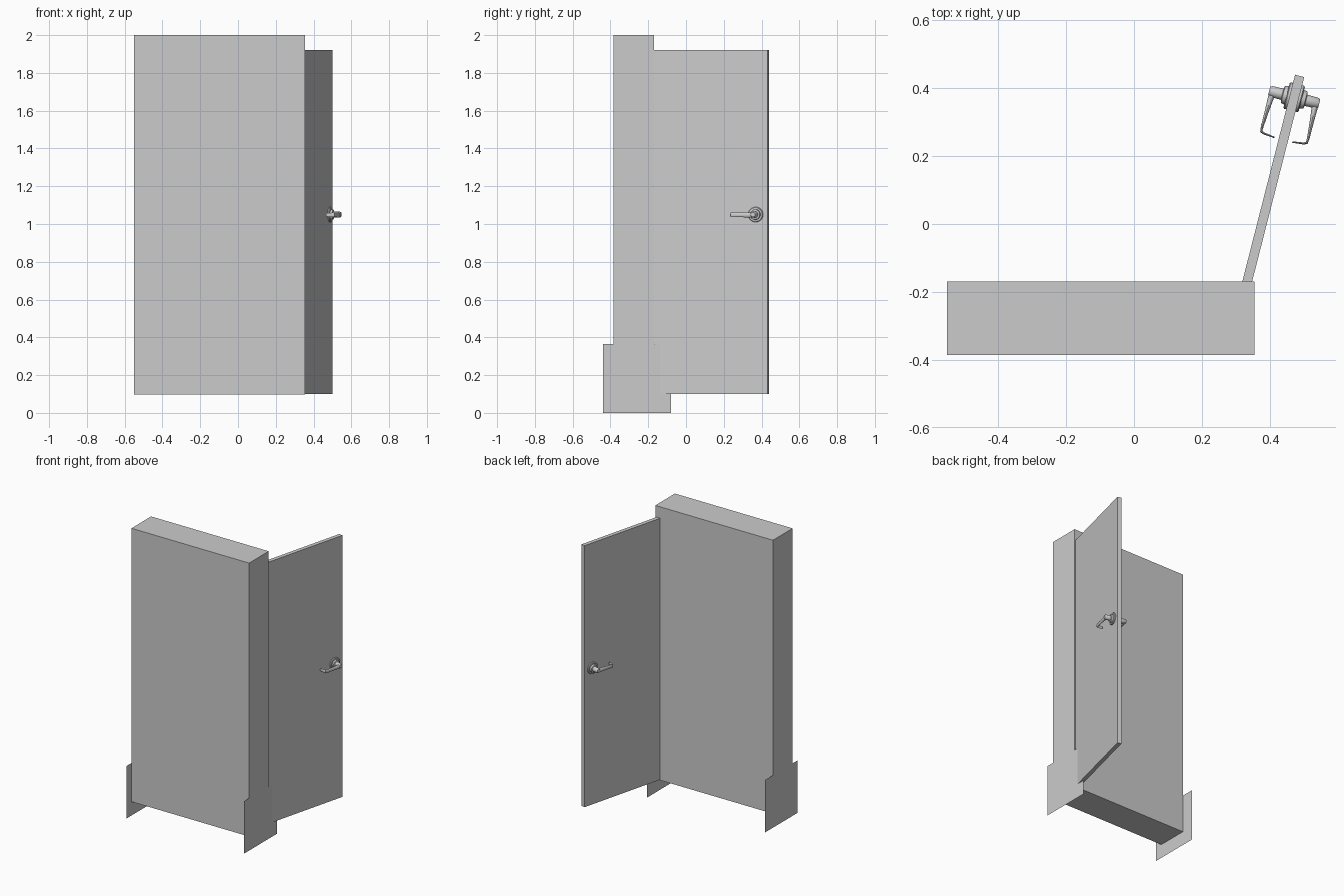
import bpy, bmesh, math
from mathutils import Matrix, Vector

if "Cube" in bpy.data.objects:
    bpy.data.objects.remove(bpy.data.objects["Cube"])

# Door frame: s runs from the handle toward the hinge, t runs out of the door face
ANG = math.radians(14.3)
D = Vector((math.sin(ANG), math.cos(ANG), 0))
N = Vector((math.cos(ANG), -math.sin(ANG), 0))
C = Vector((0.4715, 0.373, 1.05))


def local(s, t, z):
    return C - D * s + N * t + Vector((0, 0, z))


def finish(name, bm, smooth=False):
    bmesh.ops.recalc_face_normals(bm, faces=bm.faces)
    me = bpy.data.meshes.new(name)
    bm.to_mesh(me)
    bm.free()
    ob = bpy.data.objects.new(name, me)
    bpy.context.collection.objects.link(ob)
    if smooth:
        bpy.ops.object.select_all(action='DESELECT')
        ob.select_set(True)
        bpy.context.view_layer.objects.active = ob
        bpy.ops.object.shade_smooth_by_angle(angle=math.radians(35))
    return ob


def box(name, lo, hi, place=lambda x, y, z: Vector((x, y, z))):
    bm = bmesh.new()
    bmesh.ops.create_cube(bm, size=1)
    for v in bm.verts:
        v.co = place(*[a + (b - a) * (c + 0.5) for a, b, c in zip(lo, hi, v.co)])
    return finish(name, bm)


def loft(name, rings):
    bm = bmesh.new()
    loops = [[bm.verts.new(p) for p in ring] for ring in rings]
    n = len(loops[0])
    for a, b in zip(loops, loops[1:]):
        for i in range(n):
            j = (i + 1) % n
            bm.faces.new((a[i], a[j], b[j], b[i]))
    bm.faces.new(loops[0])
    bm.faces.new(loops[-1])
    return finish(name, bm, True)


# Wall block
box("body", (-0.551, -0.385, 0.097), (0.355, -0.169, 2.0))

# Thin end sheets at the foot of the block
for side, x in (("left", -0.552), ("right", 0.356)):
    bm = bmesh.new()
    bm.faces.new([bm.verts.new((x, y, z)) for y, z in
                  ((-0.44, 0), (-0.08, 0), (-0.08, 0.365), (-0.44, 0.365))])
    finish(side + "_foot_sheet", bm)

# Open door leaf
box("door", (-0.065, -0.014, -0.95), (0.565, 0.014, 0.87), local)

# Handle set on both faces of the door
ROSE = [(0.010, 0.040), (0.020, 0.040), (0.023, 0.037), (0.023, 0.028),
        (0.034, 0.026), (0.036, 0.017), (0.070, 0.016), (0.076, 0.012)]
# Lever path: s, t, half thickness, half height, turn of the section
LEVER = [(-0.008, 0.064, 0.010, 0.013, 0), (0.015, 0.066, 0.009, 0.014, 0),
         (0.060, 0.068, 0.006, 0.012, 0), (0.105, 0.070, 0.004, 0.012, 0),
         (0.121, 0.069, 0.004, 0.012, 45), (0.125, 0.060, 0.003, 0.012, 85),
         (0.129, 0.027, 0.002, 0.009, 85)]
for side, sg in (("outer", 1), ("inner", -1)):
    circ = [2 * math.pi * i / 32 for i in range(32)]
    loft(side + "_rose", [[local(r * math.cos(a), sg * t, r * math.sin(a)) for a in circ]
                          for t, r in ROSE])
    rings = []
    for s, t, ht, hh, turn in LEVER:
        k = math.radians(turn)
        ring = []
        for i in range(16):
            a = 2 * math.pi * i / 16
            w, h = ht * math.cos(a), hh * math.sin(a)
            ring.append(local(s + w * math.sin(k), sg * (t + w * math.cos(k)), h - 0.002))
        rings.append(ring)
    loft(side + "_lever", rings)
